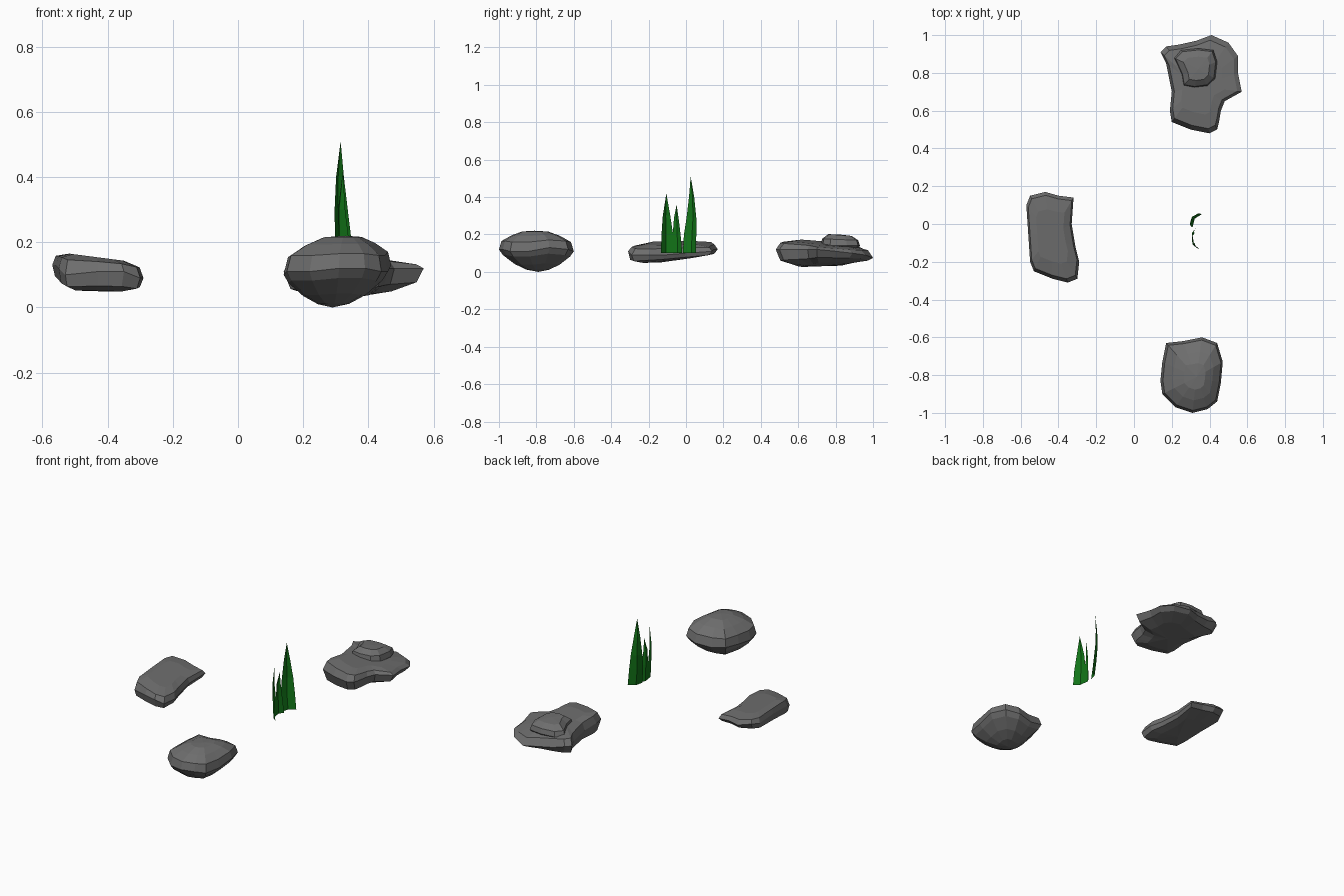
import bpy
import bmesh
from mathutils import Vector

default_cube = bpy.data.objects.get("Cube")
if default_cube:
    bpy.data.objects.remove(default_cube, do_unlink=True)


def make_material(name, colour):
    mat = bpy.data.materials.new(name)
    mat.use_nodes = True
    mat.diffuse_color = colour
    bsdf = mat.node_tree.nodes["Principled BSDF"]
    bsdf.inputs["Base Color"].default_value = colour
    bsdf.inputs["Roughness"].default_value = 0.9
    return mat


stone = make_material("stone grey", (0.155, 0.155, 0.155, 1))
leaf = make_material("leaf green", (0.006, 0.175, 0.009, 1))


def add_object(name, bm, mat):
    mesh = bpy.data.meshes.new(name)
    bm.to_mesh(mesh)
    bm.free()
    mesh.materials.append(mat)
    obj = bpy.data.objects.new(name, mesh)
    bpy.context.collection.objects.link(obj)
    return obj


def cap(bm, rim, outline, apex, tilt, rings):
    """Close a rim towards an apex through rings of (scale, rise)."""
    apex = Vector(apex)
    n = len(rim)
    last = rim
    for scale, rise in rings:
        ring = []
        for p in outline:
            q = apex.lerp(p, scale)
            target = apex.z + tilt[0] * (q.x - apex.x) + tilt[1] * (q.y - apex.y)
            q.z = p.z + (target - p.z) * rise
            ring.append(bm.verts.new(q))
        for i in range(n):
            j = (i + 1) % n
            bm.faces.new((last[i], last[j], ring[j], ring[i]))
        last = ring
    tip = bm.verts.new(apex)
    for i in range(n):
        bm.faces.new((last[i], last[(i + 1) % n], tip))


def rock(name, outline, top, bottom):
    bm = bmesh.new()
    outline = [Vector(p) for p in outline]
    rim = [bm.verts.new(p) for p in outline]
    cap(bm, rim, outline, *top)
    cap(bm, rim, outline, *bottom)
    bmesh.ops.recalc_face_normals(bm, faces=bm.faces)
    return add_object(name, bm, stone)


# Rounded front rock
rock("front_rock",
     [(.14, -.83, .1), (.15, -.73, .11), (.17, -.63, .12), (.26, -.62, .1),
      (.36, -.6, .11), (.44, -.63, .12), (.47, -.73, .13), (.46, -.84, .11),
      (.44, -.94, .11), (.39, -.98, .12), (.31, -1, .12), (.22, -.97, .11),
      (.15, -.9, .11)],
     ((.33, -.81, .22), (0, 0), [(.93, .45), (.65, .75), (.35, .96)]),
     ((.29, -.79, 0), (0, 0), [(.9, .25), (.6, .65), (.3, .9)]))

# Long slanted slab on the right-hand side
rock("side_rock",
     [(-.57, .1, .13), (-.55, .15, .14), (-.47, .17, .12), (-.4, .15, .12),
      (-.32, .14, .11), (-.33, 0, .1), (-.31, -.12, .09), (-.29, -.2, .09),
      (-.3, -.29, .09), (-.35, -.31, .11), (-.43, -.29, .11),
      (-.53, -.25, .1), (-.55, -.2, .12), (-.56, -.05, .13)],
     ((-.44, -.06, .155), (-.13, 0), [(.92, .7), (.6, 1)]),
     ((-.45, -.14, .05), (0, .1), [(.93, .6), (.6, .85)]))

# Wide back rock with a flat ledge
rock("back_rock",
     [(.14, .91, .11), (.17, .94, .11), (.24, .95, .09), (.33, .97, .08),
      (.41, 1, .075), (.5, .96, .09), (.55, .89, .1), (.55, .8, .11),
      (.57, .7, .12), (.48, .65, .12), (.46, .6, .12), (.45, .54, .12),
      (.44, .5, .12), (.4, .48, .12), (.3, .5, .12), (.2, .54, .12),
      (.19, .6, .12), (.2, .7, .11), (.17, .85, .11)],
     ((.34, .73, .155), (-.1, -.08), [(.9, .75), (.6, 1)]),
     ((.35, .72, .03), (.1, .06), [(.9, .6), (.55, .9)]))

# Lump resting on the ledge
rock("back_rock_lump",
     [(.21, .88, .14), (.25, .92, .14), (.34, .93, .14), (.42, .92, .14),
      (.44, .86, .14), (.43, .77, .14), (.39, .73, .14), (.32, .72, .14),
      (.26, .73, .14), (.25, .79, .14)],
     ((.34, .82, .2), (0, -.08), [(.92, .55), (.6, .95)]),
     ((.34, .82, .1), (0, 0), [(.8, .6)]))


def blade(name, rows, tip, fold):
    """Folded leaf from rows of (centre x, centre y, z, half x, half y)."""
    bm = bmesh.new()
    last = None
    for x, y, z, hx, hy in rows:
        row = [bm.verts.new((x - hx, y - hy, z)),
               bm.verts.new((x + fold * hy, y - fold * hx, z)),
               bm.verts.new((x + hx, y + hy, z))]
        if last:
            for i in range(2):
                bm.faces.new((last[i], last[i + 1], row[i + 1], row[i]))
        last = row
    point = bm.verts.new(tip)
    for i in range(2):
        bm.faces.new((last[i], last[i + 1], point))
    return add_object(name, bm, leaf)


# Clump of three grass blades
blade("tall_grass_blade",
      [(.335, .018, .1, .025, .035), (.324, .022, .2, .025, .033),
       (.317, .029, .29, .021, .026), (.313, .03, .4, .012, .014)],
      (.315, .025, .51), -.4)
blade("short_grass_blade",
      [(.32, -.048, .1, .008, .028), (.315, -.05, .2, .007, .021),
       (.313, -.052, .29, .005, .012)],
      (.32, -.05, .36), -.4)
blade("middle_grass_blade",
      [(.33, -.1, .1, -.018, .034), (.324, -.1, .2, -.017, .031),
       (.318, -.104, .3, -.011, .02)],
      (.322, -.105, .42), -.4)
